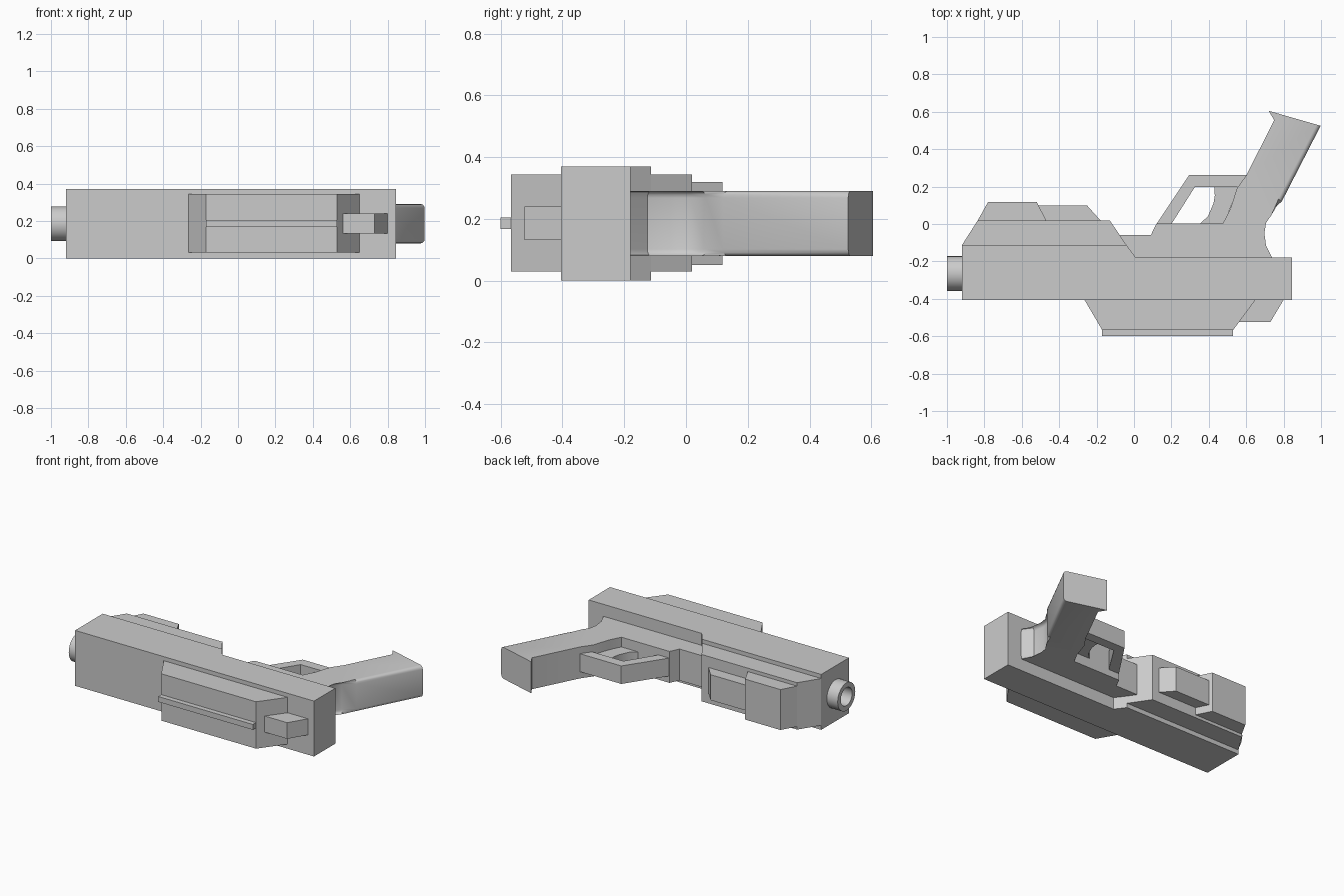
import bpy, bmesh, math
from mathutils import Matrix

if "Cube" in bpy.data.objects:
    bpy.data.objects.remove(bpy.data.objects["Cube"])


def finish(bm, name):
    bmesh.ops.recalc_face_normals(bm, faces=bm.faces[:])
    mesh = bpy.data.meshes.new(name)
    bm.to_mesh(mesh)
    bm.free()
    ob = bpy.data.objects.new(name, mesh)
    bpy.context.collection.objects.link(ob)
    return ob


def smooth(ob, degrees=35):
    bpy.ops.object.select_all(action='DESELECT')
    ob.select_set(True)
    bpy.context.view_layer.objects.active = ob
    bpy.ops.object.shade_smooth_by_angle(angle=math.radians(degrees))


def extrude(name, pts, z0, z1, round_points=(), width=0.022):
    """Extrude an x-y outline from z0 to z1; round the rim along some points."""
    bm = bmesh.new()
    low = [bm.verts.new((x, y, z0)) for x, y in pts]
    high = [bm.verts.new((x, y, z1)) for x, y in pts]
    n = len(pts)
    bm.faces.new(low[::-1])
    bm.faces.new(high)
    for i in range(n):
        j = (i + 1) % n
        bm.faces.new((low[i], low[j], high[j], high[i]))
    if round_points:
        rim = [bm.edges.get((ring[a], ring[a + 1]))
               for ring in (low, high) for a in round_points]
        bmesh.ops.bevel(bm, geom=rim, offset=width, segments=3,
                        profile=0.5, affect='EDGES')
    return finish(bm, name)


# Main body and the stepped block under its nose
extrude("main_body", [(-0.92, -0.405), (0.845, -0.405), (0.845, -0.18),
                      (0.01, -0.18), (-0.04, -0.113), (-0.92, -0.113)], 0, 0.37)
extrude("nose_block", [(-0.92, -0.113), (-0.835, 0.02), (-0.13, 0.02),
                       (-0.04, -0.113)], 0.03, 0.343)
extrude("nose_step", [(-0.835, 0.02), (-0.78, 0.118), (-0.52, 0.118),
                      (-0.47, 0.02)], 0.05, 0.32)
extrude("nose_insert", [(-0.55, 0.02), (-0.55, 0.098), (-0.25, 0.098),
                        (-0.18, 0.02)], 0.10, 0.27)

# Upper housing, its thin rail and the rear sight
extrude("upper_housing", [(-0.265, -0.405), (-0.17, -0.567), (0.53, -0.567),
                          (0.65, -0.405)], 0.03, 0.343)
extrude("rail", [(-0.17, -0.60), (0.53, -0.60), (0.53, -0.56), (-0.17, -0.56)],
        0.168, 0.204)
extrude("rear_sight", [(0.50, -0.523), (0.73, -0.523), (0.80, -0.405),
                       (0.50, -0.405)], 0.132, 0.24)

# Frame and grip, with a rounded back edge
grip = extrude("frame_and_grip", [
    (-0.08, -0.19), (-0.077, -0.06), (0.09, -0.06), (0.12, 0.003), (0.475, 0.003),
    (0.515, 0.08), (0.55, 0.19), (0.60, 0.26), (0.75, 0.555), (0.72, 0.605),
    (0.998, 0.525), (0.79, 0.12), (0.72, 0.065), (0.685, 0.015), (0.675, -0.05),
    (0.685, -0.125), (0.74, -0.18), (0.74, -0.19)], 0.08, 0.29,
    round_points=range(10, 16))
smooth(grip)

# Trigger guard and trigger
extrude("trigger_guard", [(0.12, 0.0), (0.295, 0.262), (0.61, 0.262), (0.56, 0.197),
                          (0.325, 0.197), (0.20, 0.0)], 0.125, 0.245)
smooth(extrude("trigger", [(0.35, 0.0), (0.395, 0.04), (0.425, 0.11), (0.432, 0.15),
                           (0.43, 0.20), (0.56, 0.20), (0.48, 0.0)], 0.145, 0.225))

# Hollow barrel: profile spun around the x axis
bm = bmesh.new()
profile = [(-0.90, 0.093), (-1.0, 0.093), (-1.0, 0.06), (-0.915, 0.06), (-0.915, 0)]
verts = [bm.verts.new((x, -0.265 + r, 0.185)) for x, r in profile]
edges = [bm.edges.new(p) for p in zip(verts, verts[1:])]
bmesh.ops.spin(bm, geom=verts + edges, cent=(0, -0.265, 0.185), axis=(1, 0, 0),
               angle=math.tau, steps=32, use_merge=False)
bmesh.ops.remove_doubles(bm, verts=bm.verts[:], dist=1e-4)
smooth(finish(bm, "barrel"))
# Floor of the bore, just ahead of the main body
bm = bmesh.new()
bmesh.ops.create_circle(bm, cap_ends=True, segments=32, radius=0.06,
                        matrix=Matrix.Translation((-0.922, -0.265, 0.185))
                        @ Matrix.Rotation(math.pi / 2, 4, 'Y'))
finish(bm, "bore_floor")
